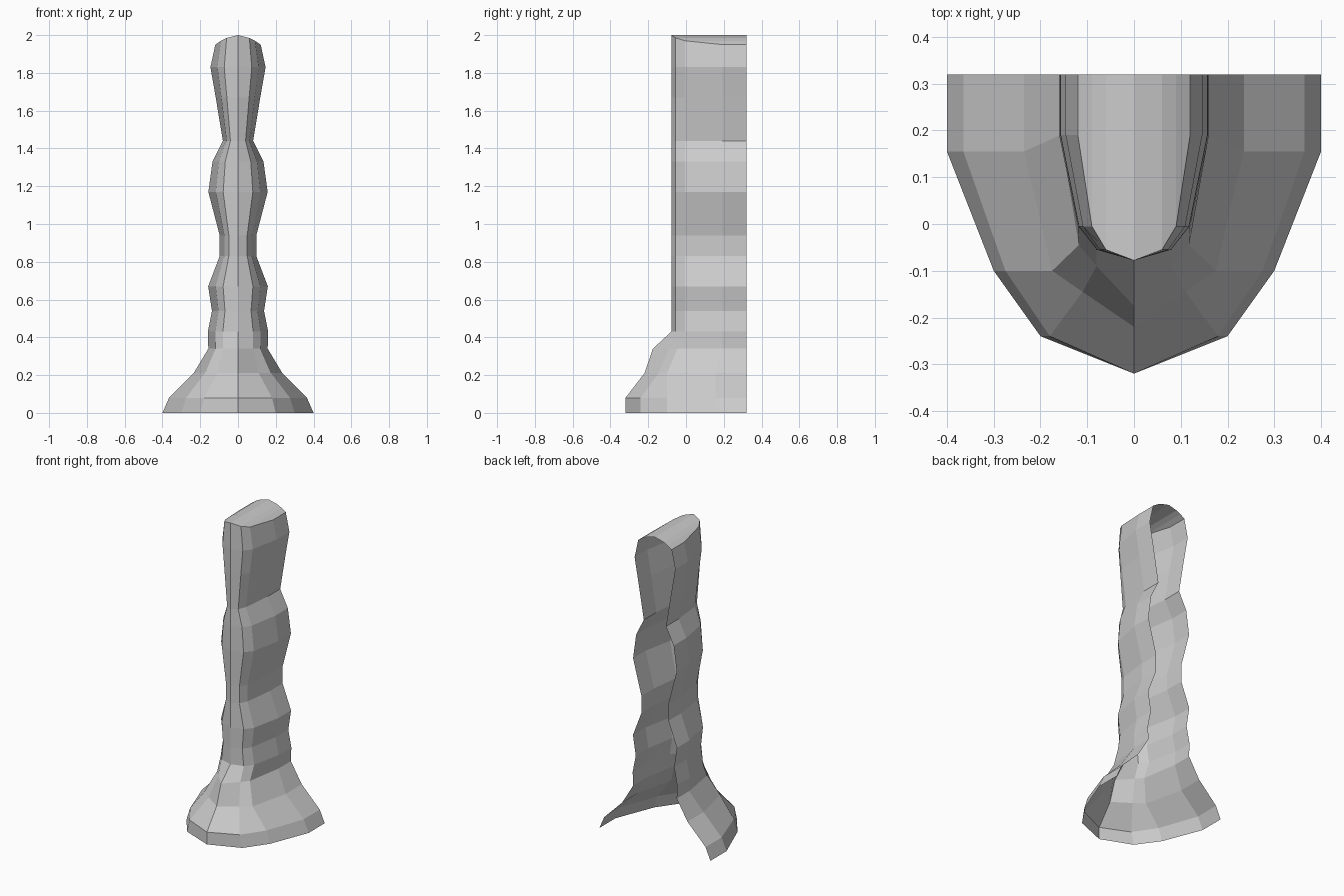
import bpy, bmesh

if "Cube" in bpy.data.objects:
    bpy.data.objects.remove(bpy.data.objects["Cube"])

BACK = 0.32

# Flared foot: half sections (front centre -> side), one row per height
foot = [
    (0.00, [(0, -0.32), (0.20, -0.24), (0.30, -0.10), (0.40, 0.155)]),
    (0.08, [(0, -0.32), (0.18, -0.24), (0.275, -0.10), (0.365, 0.155)]),
    (0.21, [(0, -0.22), (0.11, -0.145), (0.175, -0.10), (0.235, 0.155)]),
    (0.34, [(0, -0.175), (0.08, -0.09), (0.118, -0.045), (0.157, 0.19)]),
]
# Rippled shaft: (height, half width)
shaft = [(0.43, 0.16), (0.54, 0.138), (0.67, 0.158), (0.83, 0.097), (0.94, 0.097),
         (1.17, 0.157), (1.33, 0.135), (1.44, 0.08), (1.67, 0.118), (1.83, 0.146)]


def shaft_section(w):
    return [(0, -0.078), (0.5 * w, -0.055), (0.75 * w, -0.005), (w, 0.19)]


rings = [[(x, y, z) for x, y in sec] for z, sec in foot]
rings += [[(x, y, z) for x, y in shaft_section(w)] for z, w in shaft]
# Arched top ring
rings.append([(x, y, z) for (x, y), z in zip(shaft_section(0.12), (2.0, 1.985, 1.97, 1.95))])


def mirrored(half):
    """Full open section: left back, round the front, to right back."""
    half = half + [(half[-1][0], BACK, half[-1][2])]
    return [(-x, y, z) for x, y, z in reversed(half[1:])] + half


bm = bmesh.new()
rows = [[bm.verts.new(p) for p in mirrored(r)] for r in rings]
for a, b in zip(rows, rows[1:]):
    for i in range(len(a) - 1):
        bm.faces.new((a[i], a[i + 1], b[i + 1], b[i]))

# Arched cap: the top ring swept straight to the open back
front = rows[-1][1:-1]
back = [rows[-1][0]] + [bm.verts.new((v.co.x, BACK, v.co.z)) for v in front[1:-1]] + [rows[-1][-1]]
for i in range(len(front) - 1):
    bm.faces.new((front[i], front[i + 1], back[i + 1], back[i]))

me = bpy.data.meshes.new("pillar_shell")
bm.to_mesh(me)
bm.free()
bpy.context.collection.objects.link(bpy.data.objects.new("pillar_shell", me))
